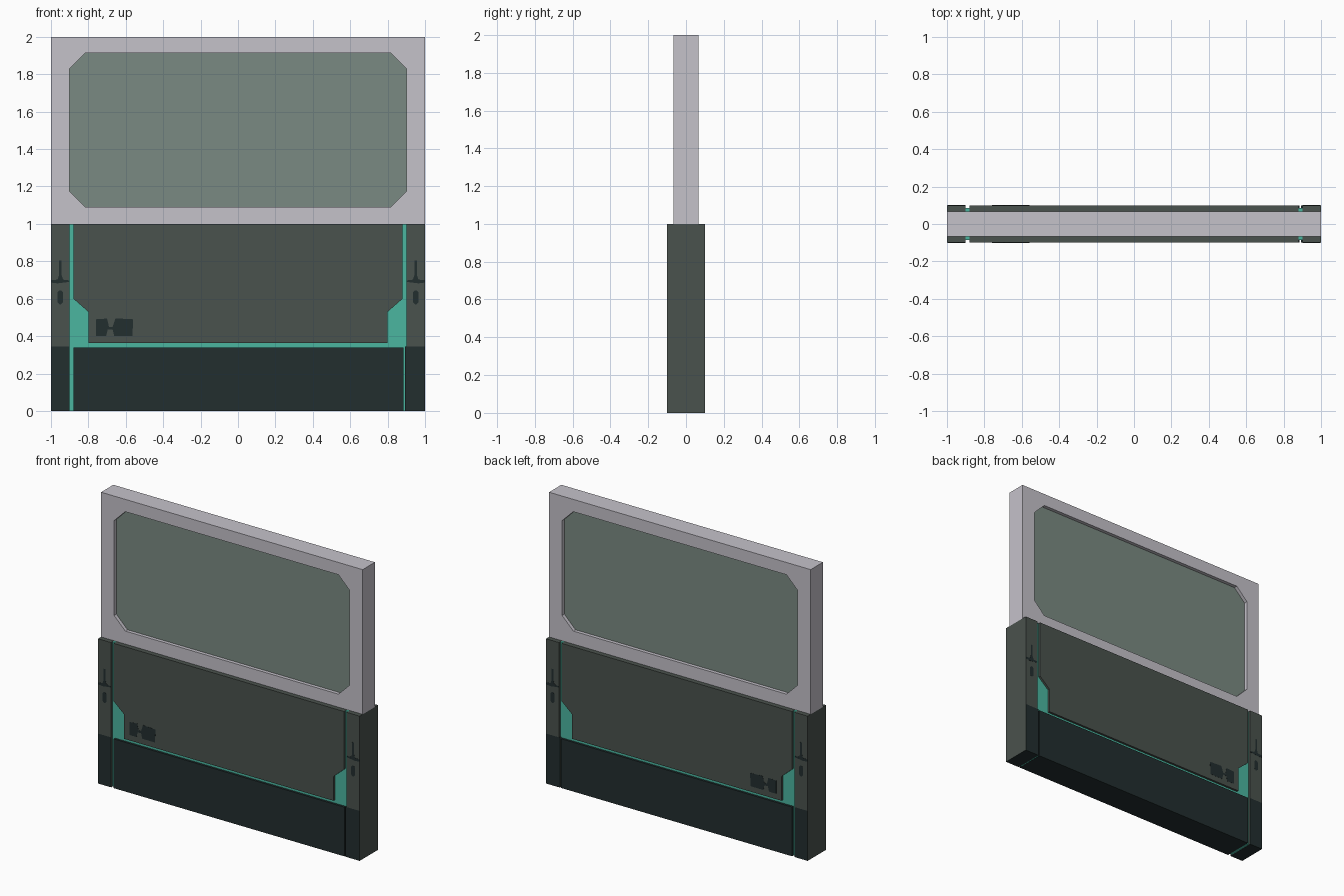
import bpy, bmesh

if "Cube" in bpy.data.objects:
    bpy.data.objects.remove(bpy.data.objects["Cube"])


def material(name, srgb):
    m = bpy.data.materials.new(name)
    lin = [((c / 255 + 0.055) / 1.055) ** 2.4 for c in srgb]
    m.diffuse_color = (*lin, 1)
    m.use_nodes = True
    m.node_tree.nodes["Principled BSDF"].inputs["Base Color"].default_value = m.diffuse_color
    return m


FRAME = material("pale_grey", (197, 194, 202))
GLASS = material("green_grey_glass", (122, 138, 130))
GREY = material("dark_green_grey", (74, 82, 77))
DARK = material("near_black_teal", (34, 46, 47))
TEAL = material("teal", (75, 182, 160))


def prism(name, outlines, y0, y1, *mats, rule=None):
    """Extrude x/z outlines (later ones cut holes) between y0 and y1."""
    bm = bmesh.new()
    caps = ([], [])
    for pts in outlines:
        a, b = [[bm.verts.new((x, y, z)) for x, z in pts] for y in (y0, y1)]
        for i in range(len(pts)):
            j = (i + 1) % len(pts)
            bm.faces.new((a[i], a[j], b[j], b[i]))
            caps[0].append(bm.edges.get((a[i], a[j])))
            caps[1].append(bm.edges.get((b[i], b[j])))
    for edges in caps:
        bmesh.ops.triangle_fill(bm, edges=edges, use_beauty=True, normal=(0, -1, 0))
    bmesh.ops.recalc_face_normals(bm, faces=bm.faces[:])
    bm.normal_update()
    if rule:
        for f in bm.faces:
            f.material_index = rule(f.normal)
    mesh = bpy.data.meshes.new(name)
    bm.to_mesh(mesh)
    bm.free()
    for m in mats:
        mesh.materials.append(m)
    ob = bpy.data.objects.new(name, mesh)
    bpy.context.collection.objects.link(ob)
    return ob


def rect(x0, x1, z0, z1, c=0):
    """Rectangle outline, with chamfered corners when c > 0."""
    if not c:
        return [(x0, z0), (x1, z0), (x1, z1), (x0, z1)]
    return [(x0 + c, z0), (x1 - c, z0), (x1, z0 + c), (x1, z1 - c),
            (x1 - c, z1), (x0 + c, z1), (x0, z1 - c), (x0, z0 + c)]


# Upper window frame and recessed glass
opening = rect(-0.9, 0.9, 1.09, 1.915, 0.085)
prism("window_frame", [rect(-1, 1, 1, 2), opening], -0.067, 0.067, FRAME)
prism("window_glass", [opening], -0.043, 0.043, GLASS)

# Teal core seen in the grooves
prism("groove_core", [rect(-0.92, 0.92, 0.001, 0.999)], -0.085, 0.085, TEAL)

# Central panel with stepped lower corners
half = [(0.8, 0.362), (0.8, 0.53), (0.88, 0.6), (0.88, 1)]
prism("centre_panel", [half + [(-x, z) for x, z in reversed(half)]], -0.1, 0.1, GREY)

# Dark base, with a narrower groove on its right
prism("centre_base", [rect(-0.88, 0.884, 0, 0.34)], -0.1, 0.1, DARK)

# Side pillars: dark lower fronts, grey outer ends
for side, s, inner in (("left", -1, 0.9), ("right", 1, 0.893)):
    x0, x1 = sorted((s * 0.9, s))
    prism(side + "_pillar", [rect(x0, x1, 0.345, 1)], -0.1, 0.1, GREY)
    x0, x1 = sorted((s * inner, s))
    prism(side + "_pillar_base", [rect(x0, x1, 0, 0.345)], -0.1, 0.1, DARK, GREY,
          rule=lambda n: int(abs(n.x) > 0.5))

# Thin dark markings on both faces
seam = [(0.902, 0.69), (0.935, 0.686), (0.965, 0.682), (0.998, 0.686),
        (0.998, 0.7), (0.965, 0.702), (0.957, 0.725), (0.957, 0.805),
        (0.943, 0.805), (0.943, 0.725), (0.935, 0.702), (0.902, 0.698)]
slot = rect(0.936, 0.964, 0.57, 0.645, 0.01)
vent = [(-0.76, 0.4), (-0.705, 0.4), (-0.697, 0.435), (-0.67, 0.435), (-0.662, 0.4),
        (-0.565, 0.4), (-0.56, 0.49), (-0.655, 0.495), (-0.67, 0.45),
        (-0.69, 0.45), (-0.7, 0.494), (-0.76, 0.49)]
for face, y in (("front", -1), ("back", 1)):
    y0, y1 = sorted((y * 0.099, y * 0.101))
    prism(face + "_vent_mark", [vent], y0, y1, DARK)
    for side, s in (("left", -1), ("right", 1)):
        for part, pts in (("seam", seam), ("slot", slot)):
            prism(f"{face}_{side}_{part}_mark", [[(s * x, z) for x, z in pts]], y0, y1, DARK)
